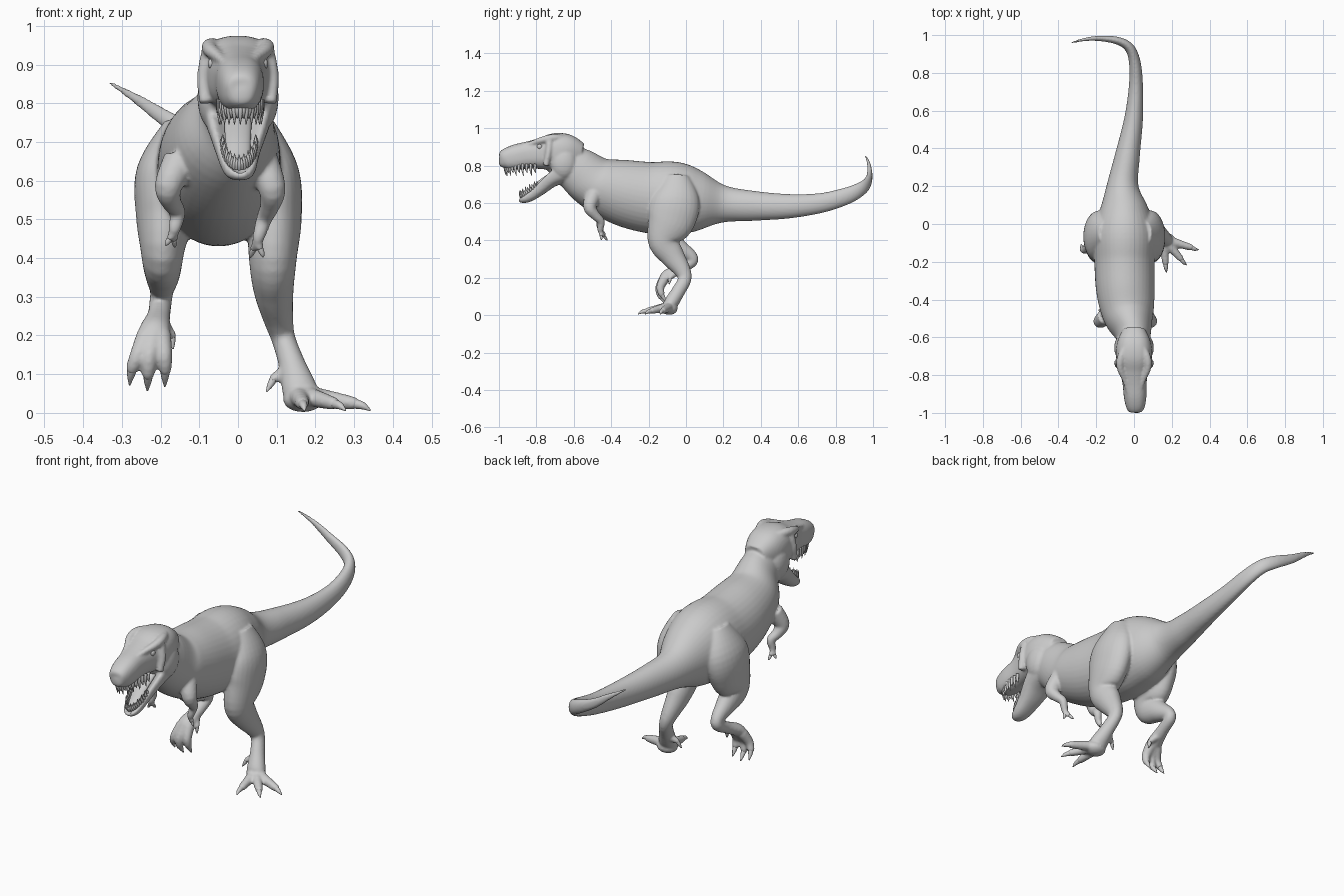
import bpy, bmesh, math
from mathutils import Vector, Matrix

X, Z = Vector((1, 0, 0)), Vector((0, 0, 1))


def spline(a, b, c, d, t):
    return [0.5 * (2 * q + (r - p) * t + (2 * p - 5 * q + 4 * r - s) * t * t
                   + (3 * q - p - 3 * r + s) * t ** 3) for p, q, r, s in zip(a, b, c, d)]


def loft(bm, stations, limb=False, power=2.0, dent=0.0, sides=28, steps=6):
    """Skin smooth rings along stations of (x, y, z, half width, half height)."""
    n, rows = len(stations), []
    for i in range(n - 1):
        ctrl = [stations[min(max(k, 0), n - 1)] for k in range(i - 1, i + 3)]
        rows += [spline(*ctrl, k / steps) for k in range(steps)]
    rows.append(list(stations[-1]))
    pts, rings = [Vector(r[:3]) for r in rows], []
    for i, row in enumerate(rows):
        t = (pts[min(i + 1, len(pts) - 1)] - pts[max(i - 1, 0)]).normalized()
        if limb:
            up = X.cross(t).normalized()
            side = t.cross(up)
        else:
            side = t.cross(Z).normalized()
            up = side.cross(t)
        ring = []
        for k in range(sides):
            a = 2 * math.pi * k / sides
            c, s = math.cos(a), math.sin(a)
            u = math.copysign(abs(c) ** (2 / power), c)
            v = math.copysign(abs(s) ** (2 / power), s) - dent * max(0, s) ** 4
            ring.append(bm.verts.new(pts[i] + side * u * max(row[3], .001) + up * v * max(row[4], .001)))
        rings.append(ring)
    for r0, r1 in zip(rings, rings[1:]):
        for k in range(sides):
            j = (k + 1) % sides
            bm.faces.new((r0[k], r0[j], r1[j], r1[k]))
    bm.faces.new(rings[0][::-1])
    bm.faces.new(rings[-1])


def rod(bm, *points, sides=12):
    """Round tapering limb from points of (x, y, z, radius)."""
    loft(bm, [(*p, p[3]) for p in points], limb=True, sides=sides, steps=4)


def blob(bm, pos, size):
    m = Matrix.Translation(pos) @ Matrix.Diagonal((*size, 1))
    bmesh.ops.create_uvsphere(bm, u_segments=20, v_segments=12, radius=1, matrix=m)


def finish(bm, name):
    bmesh.ops.recalc_face_normals(bm, faces=bm.faces)
    for f in bm.faces:
        f.smooth = True
    me = bpy.data.meshes.new(name)
    bm.to_mesh(me)
    bm.free()
    ob = bpy.data.objects.new(name, me)
    bpy.context.collection.objects.link(ob)
    return ob


skin, claws = bmesh.new(), bmesh.new()

# neck, torso and curling tail
loft(skin, [(0, -.70, .85, .07, .085), (-.005, -.58, .775, .095, .125), (-.03, -.48, .705, .135, .145),
            (-.045, -.35, .66, .155, .175), (-.05, -.2, .63, .16, .19), (-.05, -.06, .625, .165, .195),
            (-.053, .06, .61, .135, .165), (-.06, .2, .595, .085, .10), (-.035, .36, .585, .066, .08),
            (-.003, .55, .583, .05, .065), (.01, .72, .60, .038, .053), (.005, .85, .635, .031, .046),
            (-.022, .93, .672, .026, .038), (-.08, .968, .705, .021, .033), (-.17, .982, .75, .015, .024),
            (-.26, .977, .81, .009, .014), (-.34, .957, .858, .004, .004)], sides=40)

# skull and snout
loft(skin, [(0, -.56, .85, .06, .07), (0, -.63, .865, .09, .10), (0, -.70, .872, .095, .102),
            (0, -.77, .865, .078, .085), (.003, -.84, .857, .064, .073), (.006, -.91, .845, .06, .068),
            (.008, -.965, .833, .05, .056), (.01, -.99, .825, .034, .036), (.01, -1.0, .824, .012, .014)],
     power=2.5, sides=36)

# lower jaw with a hollow top
loft(skin, [(0, -.64, .785, .085, .075), (0, -.68, .765, .086, .068), (0, -.73, .73, .076, .052),
            (0, -.79, .678, .058, .042), (.003, -.845, .637, .045, .033),
            (.005, -.88, .622, .032, .022), (.005, -.895, .622, .012, .010)], power=2.4, dent=1.2)

# cheeks, brows, cheek bars and nostril rims
for s in (-1, 1):
    blob(skin, (s * .062, -.655, .815), (.043, .07, .085))
    rod(skin, (s * .045, -.65, .945, .018), (s * .07, -.71, .948, .021), (s * .072, -.765, .938, .019),
        (s * .048, -.83, .918, .013), (s * .032, -.90, .90, .007))
    rod(skin, (s * .078, -.73, .93, .018), (s * .088, -.735, .87, .018), (s * .085, -.75, .80, .016))
    blob(skin, (.008 + s * .033, -.955, .862), (.014, .022, .015))

# planted leg, raised leg
loft(skin, [(.045, -.05, .74, .05, .07), (.082, -.055, .62, .075, .128), (.093, -.08, .51, .072, .128),
            (.09, -.12, .40, .062, .085), (.092, -.075, .32, .052, .066), (.105, -.02, .24, .038, .045),
            (.118, -.008, .19, .031, .036), (.138, -.04, .13, .034, .036),
            (.158, -.08, .065, .045, .038), (.165, -.095, .04, .045, .025)], limb=True)
blob(skin, (.168, -.09, .034), (.052, .045, .032))
loft(skin, [(-.14, -.05, .74, .05, .07), (-.182, -.055, .62, .08, .128), (-.19, -.085, .51, .074, .125),
            (-.195, -.115, .415, .056, .085), (-.195, -.045, .36, .045, .055), (-.197, .025, .317, .031, .034),
            (-.2, .03, .285, .029, .03), (-.205, -.03, .25, .03, .028), (-.215, -.1, .215, .04, .03),
            (-.22, -.12, .19, .04, .025)], limb=True)

# toes: root, middle, end of flesh, claw tip
toes = [((.175, -.085, .045), (.245, -.107, .034), (.30, -.123, .024), (.342, -.136, .006)),
        ((.17, -.095, .045), (.212, -.143, .034), (.247, -.183, .024), (.278, -.217, .006)),
        ((.155, -.095, .045), (.162, -.155, .034), (.167, -.207, .024), (.172, -.256, .006)),
        ((-.235, -.112, .20), (-.258, -.137, .15), (-.273, -.132, .115), (-.28, -.108, .072)),
        ((-.218, -.115, .20), (-.229, -.143, .145), (-.232, -.135, .10), (-.234, -.105, .057)),
        ((-.20, -.112, .20), (-.191, -.137, .15), (-.188, -.130, .112), (-.189, -.104, .068))]
for a, b, c, d in toes:
    rod(skin, (*a, .028), (*b, .022), (*c, .017), (*(Vector(c).lerp(Vector(d), .25)), .010))
    mid = Vector(c).lerp(Vector(d), .55) + Vector((0, -.003, .004))
    rod(claws, (*c, .013), (*mid, .0095), (*d, .002))

# small inner toes
for a, b, c in [((.13, -.045, .11), (.092, -.06, .088), (.074, -.07, .055)),
                ((-.195, -.06, .225), (-.172, -.085, .20), (-.168, -.09, .165))]:
    rod(skin, (*a, .02), (*b, .013), (*(Vector(b).lerp(Vector(c), .3)), .008))
    rod(claws, (*b, .010), (*(Vector(b).lerp(Vector(c), .5)), .008), (*c, .002))

# arms, each with two clawed fingers
arms = [([(.06, -.49, .65, .045), (.088, -.515, .58, .036), (.082, -.485, .535, .026),
          (.068, -.455, .502, .021), (.055, -.458, .46, .017), (.05, -.455, .445, .014)],
         [(.03, -.42, .40), (.066, -.452, .402)]),
        ([(-.15, -.49, .65, .045), (-.18, -.515, .585, .036), (-.172, -.49, .545, .026),
          (-.156, -.46, .518, .021), (-.163, -.463, .48, .017), (-.167, -.46, .465, .014)],
         [(-.187, -.457, .432), (-.163, -.43, .428)])]
for path, tips in arms:
    rod(skin, *path, sides=16)
    wrist = Vector(path[-1][:3])
    for tip in tips:
        tip = Vector(tip)
        rod(skin, (*wrist, .013), (*wrist.lerp(tip, .35), .011), (*wrist.lerp(tip, .6), .008))
        rod(claws, (*wrist.lerp(tip, .5), .008), (*wrist.lerp(tip, .8), .006), (*tip, .0015))

# blend all flesh into one smooth skin
body = finish(skin, "body")
rm = body.modifiers.new("blend", "REMESH")
rm.mode, rm.voxel_size, rm.use_smooth_shade = "VOXEL", .0065, True
sm = body.modifiers.new("soften", "SMOOTH")
sm.factor, sm.iterations = .5, 5
finish(claws, "claws")

# teeth along both jaws
upper, lower = bmesh.new(), bmesh.new()
for k in range(23):
    a = math.radians(-88 + 8 * k)
    size = .8 + .25 * (k % 2)
    x, s = math.sin(a), math.cos(a)
    p = Vector((.006 + .055 * x, -.80 - .165 * s, .81))
    rod(upper, (*p, .008), (*(p + Vector((0, -.002, -.03))), .007),
        (*(p + Vector((0, .004, -.062 * size))), .001), sides=8)
    p = Vector((.003 + .043 * x, -.785 - .095 * s, .692 - .062 * s))
    rod(lower, (*p, .007), (*(p + Vector((0, -.007, .013))), .006),
        (*(p + Vector((0, -.010, .036 * size))), .001), sides=8)
finish(upper, "upper_teeth")
finish(lower, "lower_teeth")

# tongue
tongue = bmesh.new()
loft(tongue, [(0, -.69, .77, .036, .016), (0, -.78, .708, .033, .014), (.003, -.835, .663, .027, .011),
              (.004, -.865, .648, .016, .007), (.004, -.872, .647, .004, .003)], sides=20)
finish(tongue, "tongue")

# eyes
eyes = bmesh.new()
for s in (-1, 1):
    blob(eyes, (s * .064, -.782, .902), (.014, .016, .016))
finish(eyes, "eyes")
